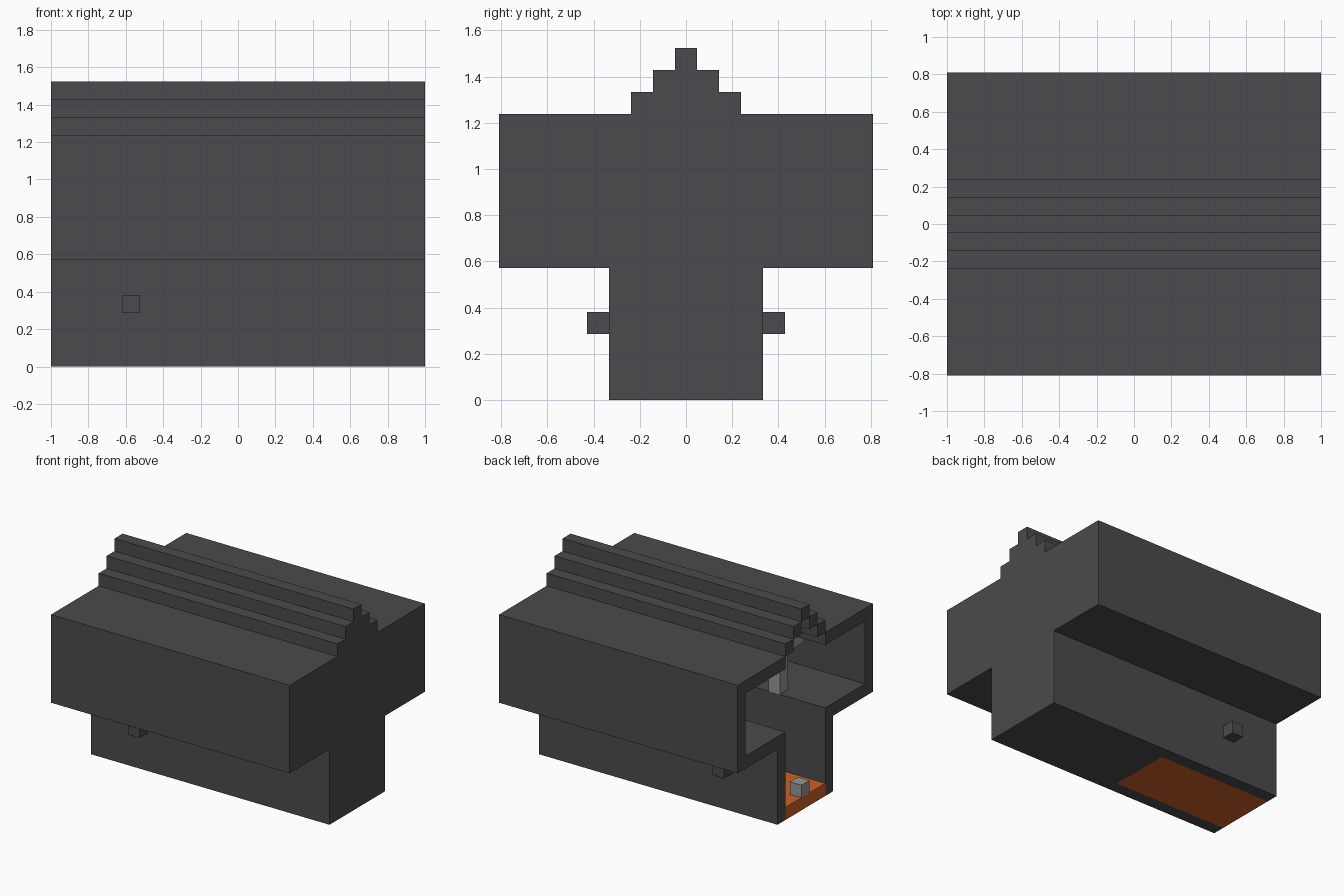
import bpy
import bmesh

cube = bpy.data.objects.get("Cube")
if cube:
    bpy.data.objects.remove(cube, do_unlink=True)

CELL = 2 / 21   # block size; all positions below are in blocks
LENGTH = 21


def material(name, color):
    m = bpy.data.materials.new(name)
    m.use_nodes = True
    m.diffuse_color = (*color, 1)
    m.node_tree.nodes["Principled BSDF"].inputs["Base Color"].default_value = (*color, 1)
    return m


dark = material("dark_grey", (0.07, 0.07, 0.076))
grey = material("light_grey", (0.31, 0.31, 0.31))
orange = material("orange", (0.62, 0.115, 0.022))


def finish(name, bm, mat):
    for v in bm.verts:
        v.co = (v.co.x * CELL - 1, v.co.y * CELL, v.co.z * CELL)
    bmesh.ops.recalc_face_normals(bm, faces=bm.faces)
    mesh = bpy.data.meshes.new(name)
    bm.to_mesh(mesh)
    bm.free()
    mesh.materials.append(mat)
    bpy.context.collection.objects.link(bpy.data.objects.new(name, mesh))


def prism(name, outline, x0, x1, mat):
    """Extrude a (y, z) outline along x."""
    bm = bmesh.new()
    face = bm.faces.new([bm.verts.new((x0, y, z)) for y, z in outline])
    moved = bmesh.ops.extrude_face_region(bm, geom=[face])["geom"]
    verts = [g for g in moved if isinstance(g, bmesh.types.BMVert)]
    bmesh.ops.translate(bm, verts=verts, vec=(x1 - x0, 0, 0))
    if not any(f.calc_center_median().x == x0 for f in bm.faces):
        bm.faces.new([v for v in bm.verts if v not in verts])
    finish(name, bm, mat)


def box(name, x, y, z, mat):
    outline = [(y[0], z[0]), (y[1], z[0]), (y[1], z[1]), (y[0], z[1])]
    prism(name, outline, x[0], x[1], mat)


def pair(name, x, y, z, mat):
    box("back_" + name, x, y, z, mat)
    box("front_" + name, x, (-y[1], -y[0]), z, mat)


# Closed end wall with the stepped silhouette
half = [(3.5, 0), (3.5, 6), (8.5, 6), (8.5, 13), (2.5, 13), (2.5, 14),
        (1.5, 14), (1.5, 15), (0.5, 15), (0.5, 16)]
prism("end_wall", half + [(-y, z) for y, z in reversed(half)], LENGTH - 1, LENGTH, dark)

# Hollow shell: one continuous wall section on each side
tunnel = (0, LENGTH - 1)
section = [(2.5, 0), (3.5, 0), (3.5, 6), (8.5, 6), (8.5, 13), (2.5, 13),
           (2.5, 12), (7.5, 12), (7.5, 7), (2.5, 7)]
prism("back_shell", section, *tunnel, dark)
prism("front_shell", [(-y, z) for y, z in section], *tunnel, dark)

# Stepped roof ridge, one block thick
for step in range(2):
    pair(f"ridge_step_{step + 1}", tunnel, (1.5 - step, 2.5 - step), (13 + step, 14 + step), dark)
box("ridge_cap", tunnel, (-0.5, 0.5), (15, 16), dark)

# Floor
box("floor_panel", (0, 10), (-2.5, 2.5), (0, 1), orange)
box("floor", (10, LENGTH - 1), (-2.5, 2.5), (0, 1), dark)
box("floor_block", (0, 1), (-0.5, 0.5), (1, 2), grey)

# Side pegs and inner frame
pair("peg", (4, 5), (3.5, 4.5), (3, 4), dark)
pair("post", (4, 5), (2.5, 3.5), (7, 10), grey)
box("cross_beam", (4, 5), (-5.5, 5.5), (10, 11), grey)
